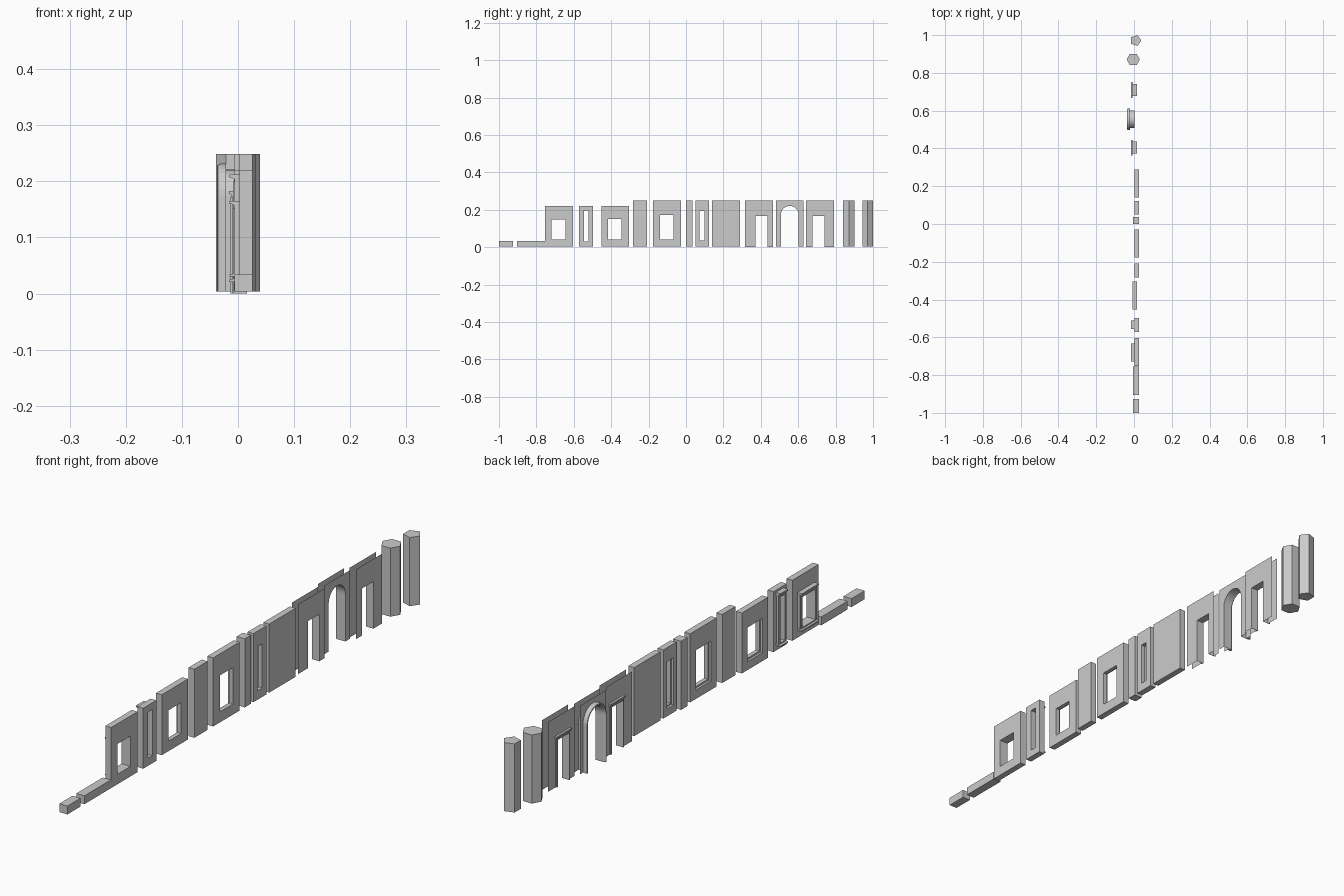
import bpy, bmesh, math

if "Cube" in bpy.data.objects:
    bpy.data.objects.remove(bpy.data.objects["Cube"])

BASE = 0.004


def loft(name, sections, ring=True, wrap=True, cap=False):
    """Bridge point loops. ring: each loop closes; wrap: last joins first; cap: fill the ends."""
    bm = bmesh.new()
    rows = [[bm.verts.new(p) for p in s] for s in sections]
    n, m = len(rows[0]), len(rows)
    for i in range(m if wrap else m - 1):
        a, b = rows[i], rows[(i + 1) % m]
        for j in range(n if ring else n - 1):
            k = (j + 1) % n
            bm.faces.new((a[j], a[k], b[k], b[j]))
    if cap and ring:
        bm.faces.new(rows[0])
        bm.faces.new(rows[-1])
    elif cap:
        bm.faces.new([r[0] for r in rows])
        bm.faces.new([r[-1] for r in rows])
    bmesh.ops.remove_doubles(bm, verts=bm.verts, dist=1e-5)
    bmesh.ops.recalc_face_normals(bm, faces=bm.faces)
    me = bpy.data.meshes.new(name)
    bm.to_mesh(me)
    bm.free()
    ob = bpy.data.objects.new(name, me)
    bpy.context.collection.objects.link(ob)
    return ob


def at(x, path):
    return [(x, y, z) for y, z in path]


def rect(y0, y1, z0, z1, g=0):
    return [(y0 - g, z0 - g), (y0 - g, z1 + g), (y1 + g, z1 + g), (y1 + g, z0 - g)]


def block(name, y0, y1, z1, x0=0.003, x1=0.026, z0=BASE):
    loft(name, [at(x0, rect(y0, y1, z0, z1)), at(x1, rect(y0, y1, z0, z1))], wrap=False, cap=True)


def window_wall(name, y0, y1, z1, hole, x0=0.003, x1=0.026, rebate=0.0):
    out = rect(y0, y1, BASE, z1)
    inner, big = rect(*hole), rect(*hole, rebate)
    secs = [at(x1, out), at(x0, out)]
    if rebate:
        secs += [at(x0, big), at(x0 + 0.008, big), at(x0 + 0.008, inner)]
    else:
        secs += [at(x0, inner)]
    loft(name, secs + [at(x1, inner)])


def moulding(name, y0, y1, x, z, depth, h, flip=1):
    # stepped profile projecting towards -x, extruded along y
    prof = [(0, 0), (-.45, 0), (-.5, .3), (-.8, .5), (-1, .55), (-1, 1), (0, 1)]
    pts = [(x + a * depth, z + flip * b * h) for a, b in prof]
    loft(name, [[(a, y, b) for a, b in pts] for y in (y0, y1)], wrap=False, cap=True)


def window_trim(name, hole, w):
    y0, y1, z0, z1 = hole
    inner, outer, mid = rect(*hole), rect(*hole, w), rect(*hole, w * .5)
    loft(name + "_trim", [at(.003, outer), at(-.006, outer), at(-.006, mid),
                          at(-.009, mid), at(-.009, inner), at(.003, inner)])
    moulding(name + "_lintel", y0 - w - .002, y1 + w + .002, .003, z1 + w * .6, .018, .012)
    moulding(name + "_sill", y0 - w - .002, y1 + w + .002, .003, z0 - .001, .018, .009, -1)


# low walls
block("low_wall_short", -1.0, -.926, .034, -.006)
block("low_wall_long", -.904, -.755, .034, -.006)

# short-storey walls with trimmed windows
W3, W4 = (-.718, -.644, .04, .148), (-.546, -.521, .031, .196)
window_wall("trimmed_window_wall", -.753, -.604, .22, W3)
window_trim("trimmed_window", W3, .009)
window_wall("narrow_trimmed_wall", -.572, -.498, .22, W4)
window_trim("narrow_window", W4, .007)

# walls with rebated windows
window_wall("short_window_wall", -.453, -.305, .22, (-.416, -.344, .04, .15), -.007, .016, .006)
window_wall("tall_window_wall", -.177, -.028, .249, (-.14, -.066, .042, .172), rebate=.006)
window_wall("narrow_window_wall", .05, .123, .249, (.072, .099, .036, .194), rebate=.005)

# plain walls and pillar
block("plain_wall_half", -.283, -.209, .249)
block("wall_pillar", .001, .036, .249, -.006)
block("plain_wall", .139, .288, .249)


def door(name, y0, y1, c):
    def path(h, z):
        return [(c - h, 0), (c - h, z), (c + h, z), (c + h, 0)]
    outer = [(y0, 0), (y0, .249), (y1, .249), (y1, 0)]
    # two open skins joined by the door reveal
    hole = path(.032, .168)
    loft(name + "_wall", [at(.016, outer), at(.016, hole), at(-.008, hole), at(-.008, outer)],
         ring=False, wrap=False)
    mid, rim = path(.036, .172), path(.039, .175)
    loft(name + "_trim", [at(-.008, rim), at(-.011, rim), at(-.011, mid), at(-.013, mid),
                          at(-.013, hole), at(-.008, hole)], ring=False, cap=True)
    moulding(name + "_lintel", c - .042, c + .042, -.008, .172, .008, .011)


door("door_left", .315, .464, .404)
door("door_right", .642, .79, .709)

# arched opening
YC, ZS, R, N = .5545, .174, .047, 16


def arch(r):
    arc = [(YC - r * math.cos(math.pi * i / N), ZS + r * math.sin(math.pi * i / N))
           for i in range(N + 1)]
    return [(YC - r, BASE), (YC - r, ZS)] + arc + [(YC + r, ZS), (YC + r, BASE)]


ya, yb, top = .481, .628, .249
hole = arch(R)
outer = ([(ya, BASE), (ya, ZS), (ya, top)] + [(y, top) for y, z in hole[3:-3]]
         + [(yb, top), (yb, ZS), (yb, BASE)])
loft("arch_wall", [at(.003, outer), at(.003, hole), at(-.021, hole), at(-.021, outer)],
     ring=False, wrap=False)
profile = [(.0, -.021), (.0, -.030), (.002, -.035), (.005, -.037), (.008, -.036),
           (.0105, -.032), (.0105, -.021)]
loft("arch_trim", [at(x, arch(R + g)) for g, x in profile], ring=False, cap=True)


# columns
def column(name, sides, x, y, r):
    pts = [(x + r * math.cos(2 * math.pi * i / sides), y + r * math.sin(2 * math.pi * i / sides))
           for i in range(sides)]
    loft(name, [[(a, b, z) for a, b in pts] for z in (BASE, .249)], wrap=False, cap=True)


column("hexagonal_column", 6, -.004, .871, .035)
column("pentagonal_column", 5, .009, .9715, .03)
